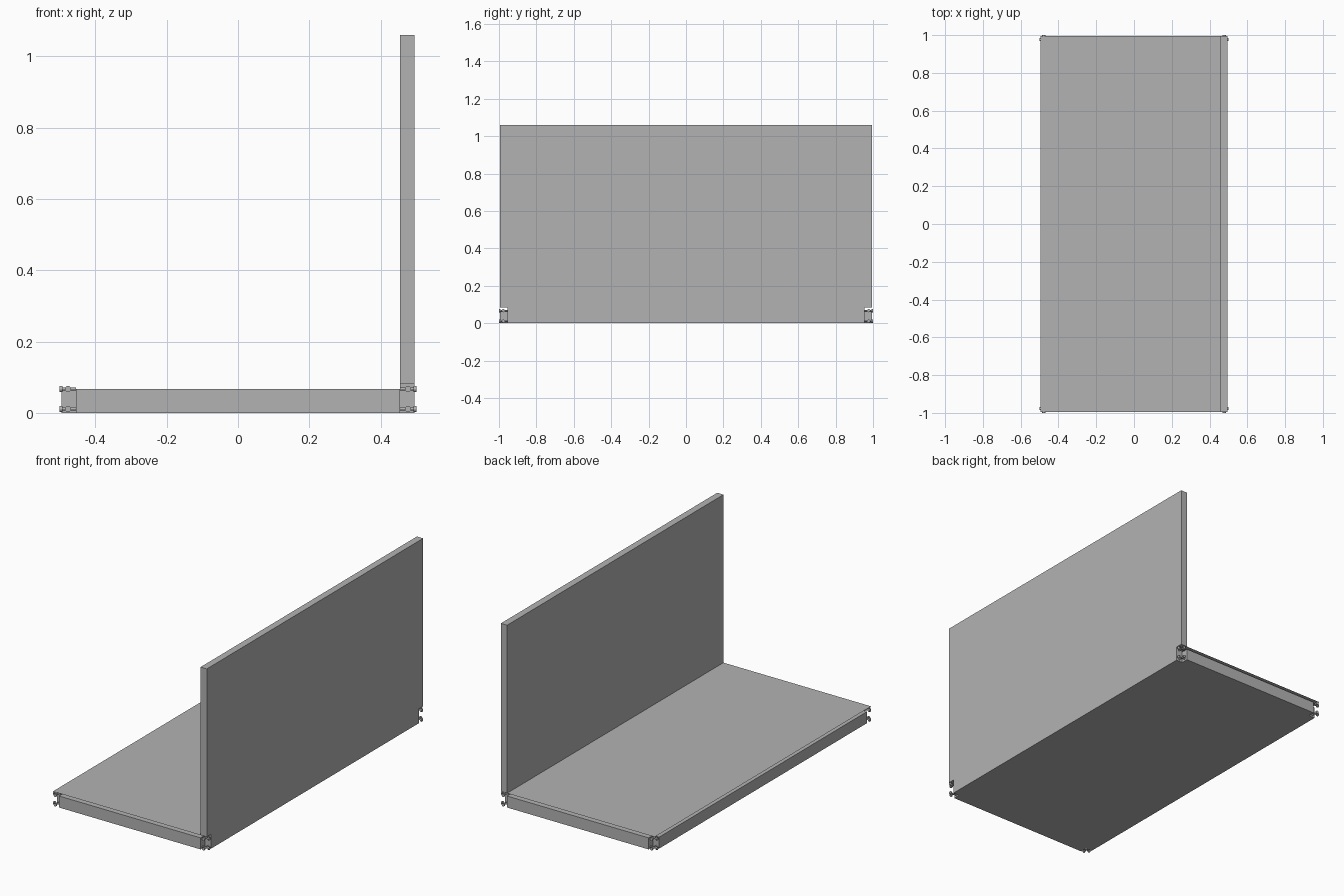
import bpy, bmesh, math
from mathutils import Vector

if "Cube" in bpy.data.objects:
    bpy.data.objects.remove(bpy.data.objects["Cube"])

X, Y = 0.495, 0.994          # outer half sizes
N = 0.04                     # corner notch size
DECK, SHEET, TOP = 0.067, 0.083, 1.06

grey = bpy.data.materials.new("plain grey")
grey.diffuse_color = (0.45, 0.45, 0.45, 1)
grey.use_nodes = True
grey.node_tree.nodes["Principled BSDF"].inputs["Base Color"].default_value = grey.diffuse_color


def finish(name, bm):
    bmesh.ops.recalc_face_normals(bm, faces=bm.faces)
    me = bpy.data.meshes.new(name)
    bm.to_mesh(me)
    bm.free()
    me.materials.append(grey)
    ob = bpy.data.objects.new(name, me)
    bpy.context.collection.objects.link(ob)
    return ob


def prism(name, pts, push):
    """Extrude a flat outline along the push vector."""
    bm = bmesh.new()
    f = bm.faces.new([bm.verts.new(p) for p in pts])
    ext = bmesh.ops.extrude_face_region(bm, geom=[f], use_keep_orig=True)
    bmesh.ops.translate(bm, vec=push,
                        verts=[v for v in ext["geom"] if isinstance(v, bmesh.types.BMVert)])
    return finish(name, bm)


# floor body, notched at the two left corners
xi, yi = X - N, Y - N
prism("floor_body",
      [(xi, -Y, 0), (xi, Y, 0), (-xi, Y, 0), (-xi, yi, 0), (-X, yi, 0),
       (-X, -yi, 0), (-xi, -yi, 0), (-xi, -Y, 0)], (0, 0, DECK))

# upright wall, notched at its two lower corners
prism("wall_panel",
      [(xi, -yi, 0), (xi, yi, 0), (xi, yi, SHEET), (xi, Y, SHEET), (xi, Y, TOP),
       (xi, -Y, TOP), (xi, -Y, SHEET), (xi, -yi, SHEET)], (N, 0, 0))

# thin floor sheet floating just above the body
bm = bmesh.new()
bm.faces.new([bm.verts.new(p) for p in
              [(-X, -Y, SHEET), (xi, -Y, SHEET), (xi, Y, SHEET), (-X, Y, SHEET)]])
finish("floor_sheet", bm)


def rod(bm, a, b, r):
    a, b = Vector(a), Vector(b)
    d = b - a
    m = d.to_track_quat('Z', 'Y').to_matrix().to_4x4()
    m.translation = (a + b) / 2
    bmesh.ops.create_cone(bm, cap_ends=True, segments=12, radius1=r, radius2=r,
                          depth=d.length, matrix=m)


# headed pins in every corner notch, two heights, along x and along y
for sx, side in ((-1, "left"), (1, "right")):
    for sy, end in ((-1, "front"), (1, "back")):
        bm = bmesh.new()
        for z in (0.011, 0.067):
            px, py = sx * 0.477, sy * 0.977
            rod(bm, (sx * xi, py, z), (sx * 0.495, py, z), 0.004)
            rod(bm, (sx * 0.493, py, z), (sx * 0.501, py, z), 0.009)
            rod(bm, (px, sy * yi, z), (px, sy * 0.994, z), 0.004)
            rod(bm, (px, sy * 0.992, z), (px, sy * 1.0, z), 0.009)
        finish(f"corner_pins_{end}_{side}", bm)
